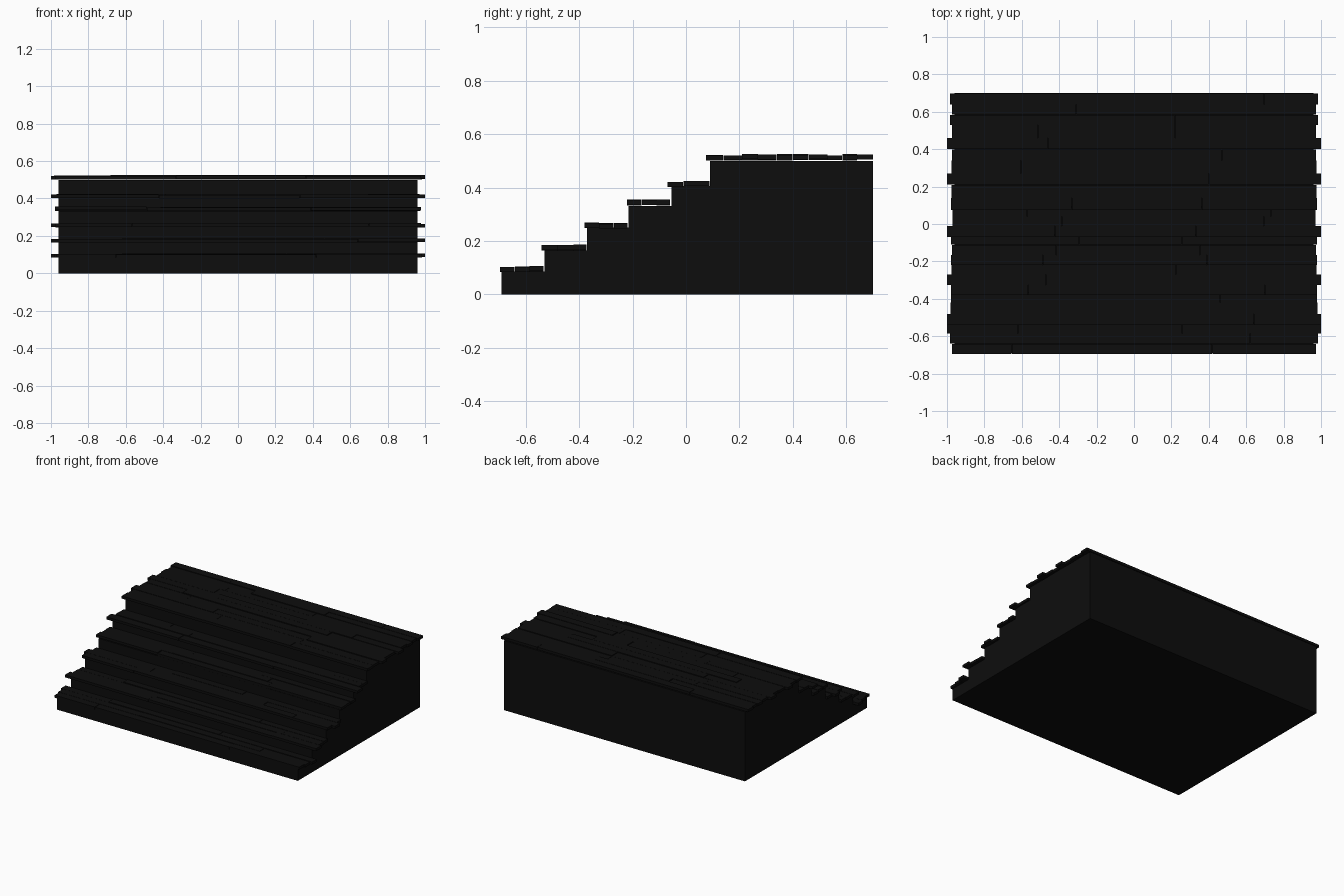
import bpy
import bmesh
import random

random.seed(4)
cube = bpy.data.objects.get("Cube")
if cube:
    bpy.data.objects.remove(cube, do_unlink=True)


def make_material(name, color):
    mat = bpy.data.materials.new(name)
    mat.use_nodes = True
    mat.diffuse_color = color
    bsdf = mat.node_tree.nodes["Principled BSDF"]
    bsdf.inputs["Base Color"].default_value = color
    return mat


charred = make_material("charred black wood", (0.004, 0.004, 0.004, 1))


def finish(bm, name):
    bmesh.ops.recalc_face_normals(bm, faces=bm.faces[:])
    mesh = bpy.data.meshes.new(name)
    bm.to_mesh(mesh)
    bm.free()
    mesh.materials.append(charred)
    obj = bpy.data.objects.new(name, mesh)
    bpy.context.collection.objects.link(obj)


def add_box(bm, x0, x1, y0, y1, z0, z1):
    verts = bmesh.ops.create_cube(bm, size=1)["verts"]
    for v in verts:
        v.co.x = x1 if v.co.x > 0 else x0
        v.co.y = y1 if v.co.y > 0 else y0
        v.co.z = z1 if v.co.z > 0 else z0


# Stepped body: (front edge, tread height) for every step
BACK = 0.7
steps = [(-0.69, 0.085), (-0.53, 0.165), (-0.37, 0.25),
         (-0.215, 0.33), (-0.055, 0.405), (0.09, 0.5)]
outline = [(BACK, 0), (steps[0][0], 0)]
for i, (y, z) in enumerate(steps):
    outline.append((y, z))
    outline.append((steps[i + 1][0] if i + 1 < len(steps) else BACK, z))
bm = bmesh.new()
side = bm.faces.new([bm.verts.new((-0.96, y, z)) for y, z in outline])
solid = bmesh.ops.extrude_face_region(bm, geom=[side])
bmesh.ops.translate(bm, vec=(1.92, 0, 0),
                    verts=[g for g in solid["geom"] if isinstance(g, bmesh.types.BMVert)])
finish(bm, "stair_body")

# Plank rows on every tread: row edges, top height, rows reaching full width
treads = [
    ("first_tread", (-0.695, -0.64, -0.585, -0.532), 0.104, (2,)),
    ("second_tread", (-0.54, -0.48, -0.42, -0.372), 0.184, (0,)),
    ("third_tread", (-0.38, -0.325, -0.27, -0.217), 0.266, (1,)),
    ("fourth_tread", (-0.22, -0.165, -0.11, -0.058), 0.353, ()),
    ("fifth_tread", (-0.07, -0.01, 0.04, 0.088), 0.421, (0,)),
    ("landing", (0.075, 0.14, 0.21, 0.27, 0.34, 0.4, 0.46, 0.53, 0.585, 0.64, 0.7),
     0.522, (2, 5)),
]
GAP = 0.001
for name, edges, top, wide in treads:
    bm = bmesh.new()
    for row in range(len(edges) - 1):
        reach = 1.0 if row in wide else random.uniform(0.97, 0.985)
        # Staggered joints split each row into boards of uneven length
        cuts = [-reach, random.uniform(-0.7, -0.25), random.uniform(0.2, 0.75), reach]
        for x0, x1 in zip(cuts, cuts[1:]):
            z = top + random.uniform(-0.003, 0.003)
            add_box(bm, x0 + GAP * (x0 > -reach), x1 - GAP * (x1 < reach),
                    edges[row], edges[row + 1] - GAP, z - 0.018, z)
    finish(bm, name + "_planks")
